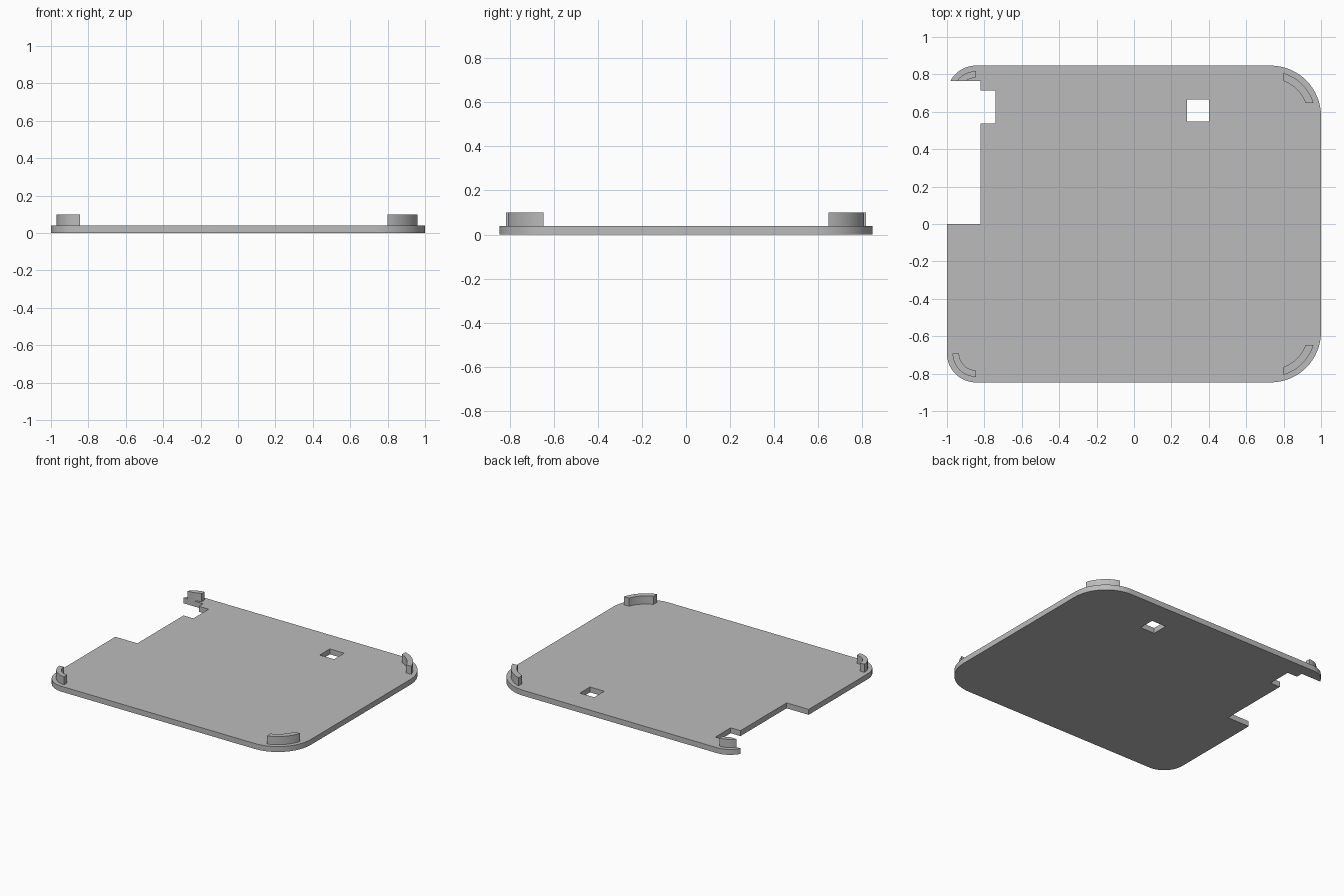
import bpy, bmesh, math

cube = bpy.data.objects.get("Cube")
if cube:
    bpy.data.objects.remove(cube, do_unlink=True)

W, D = 1.0, 0.847            # half width, half depth
T, TOP = 0.04, 0.1           # plate thickness, top of the ribs
R_BIG, R_SMALL = 0.27, 0.155 # corner radii on the left and right sides

GREY = (0.5, 0.5, 0.5, 1)
grey = bpy.data.materials.new("light grey plastic")
grey.use_nodes = True
grey.diffuse_color = GREY
grey.node_tree.nodes["Principled BSDF"].inputs["Base Color"].default_value = GREY


def prism(name, outline, z0, z1):
    """Extrude a flat outline between two heights."""
    bm = bmesh.new()
    face = bm.faces.new([bm.verts.new((x, y, z0)) for x, y in outline])
    ext = bmesh.ops.extrude_face_region(bm, geom=[face])
    top = [v for v in ext["geom"] if isinstance(v, bmesh.types.BMVert)]
    bmesh.ops.translate(bm, verts=top, vec=(0, 0, z1 - z0))
    bmesh.ops.recalc_face_normals(bm, faces=bm.faces)
    mesh = bpy.data.meshes.new(name)
    bm.to_mesh(mesh)
    bm.free()
    mesh.materials.append(grey)
    obj = bpy.data.objects.new(name, mesh)
    bpy.context.collection.objects.link(obj)
    return obj


def arc(cx, cy, r, a0, a1, n=16):
    step = (a1 - a0) / n
    return [(cx + r * math.cos(a0 + i * step), cy + r * math.sin(a0 + i * step))
            for i in range(n + 1)]


def rect(x0, x1, y0, y1):
    return [(x0, y0), (x1, y0), (x1, y1), (x0, y1)]


def smooth(obj):
    bpy.ops.object.select_all(action='DESELECT')
    obj.select_set(True)
    bpy.context.view_layer.objects.active = obj
    bpy.ops.object.shade_smooth_by_angle(angle=math.radians(30))


# Base plate with rounded corners
outline = []
for i, (sx, sy, r) in enumerate([(1, 1, R_BIG), (-1, 1, R_SMALL),
                                 (-1, -1, R_SMALL), (1, -1, R_BIG)]):
    outline += arc(sx * (W - r), sy * (D - r), r,
                   i * math.pi / 2, (i + 1) * math.pi / 2)
plate = prism("base_plate", outline, 0, T)

# Stepped side notch and square window
notch = [(-1.1, 0), (-0.82, 0), (-0.82, 0.537), (-0.74, 0.537),
         (-0.74, 0.715), (-0.82, 0.715), (-0.82, 0.765), (-1.1, 0.765)]
for name, shape in (("notch_cutter", notch),
                    ("window_cutter", rect(0.283, 0.4, 0.547, 0.665))):
    cutter = prism(name, shape, -0.1, 0.2)
    cutter.hide_render = True
    mod = plate.modifiers.new(name, 'BOOLEAN')
    mod.operation = 'DIFFERENCE'
    mod.solver = 'EXACT'
    mod.object = cutter
    bpy.context.view_layer.objects.active = plate
    bpy.ops.object.modifier_apply(modifier=name)
    bpy.data.objects.remove(cutter, do_unlink=True)
smooth(plate)


# Curved corner ribs, trimmed square at both ends
def rib(name, sx, sy, r, wall, dx, dy):
    ro = r - 0.03
    ri = ro - wall
    cx, cy = W - r, D - r
    pts = arc(cx, cy, ro, math.asin(dy / ro), math.acos(dx / ro))
    pts += arc(cx, cy, ri, math.acos(dx / ri), math.asin(dy / ri))
    smooth(prism(name, [(sx * x, sy * y) for x, y in pts], T - 0.005, TOP))


rib("back_left_rib", 1, 1, R_BIG, 0.04, 0.07, 0.07)
rib("front_left_rib", 1, -1, R_BIG, 0.04, 0.07, 0.07)
rib("front_right_rib", -1, -1, R_SMALL, 0.035, 0, 0)
rib("back_right_rib", -1, 1, R_SMALL, 0.035, 0, 0.073)
